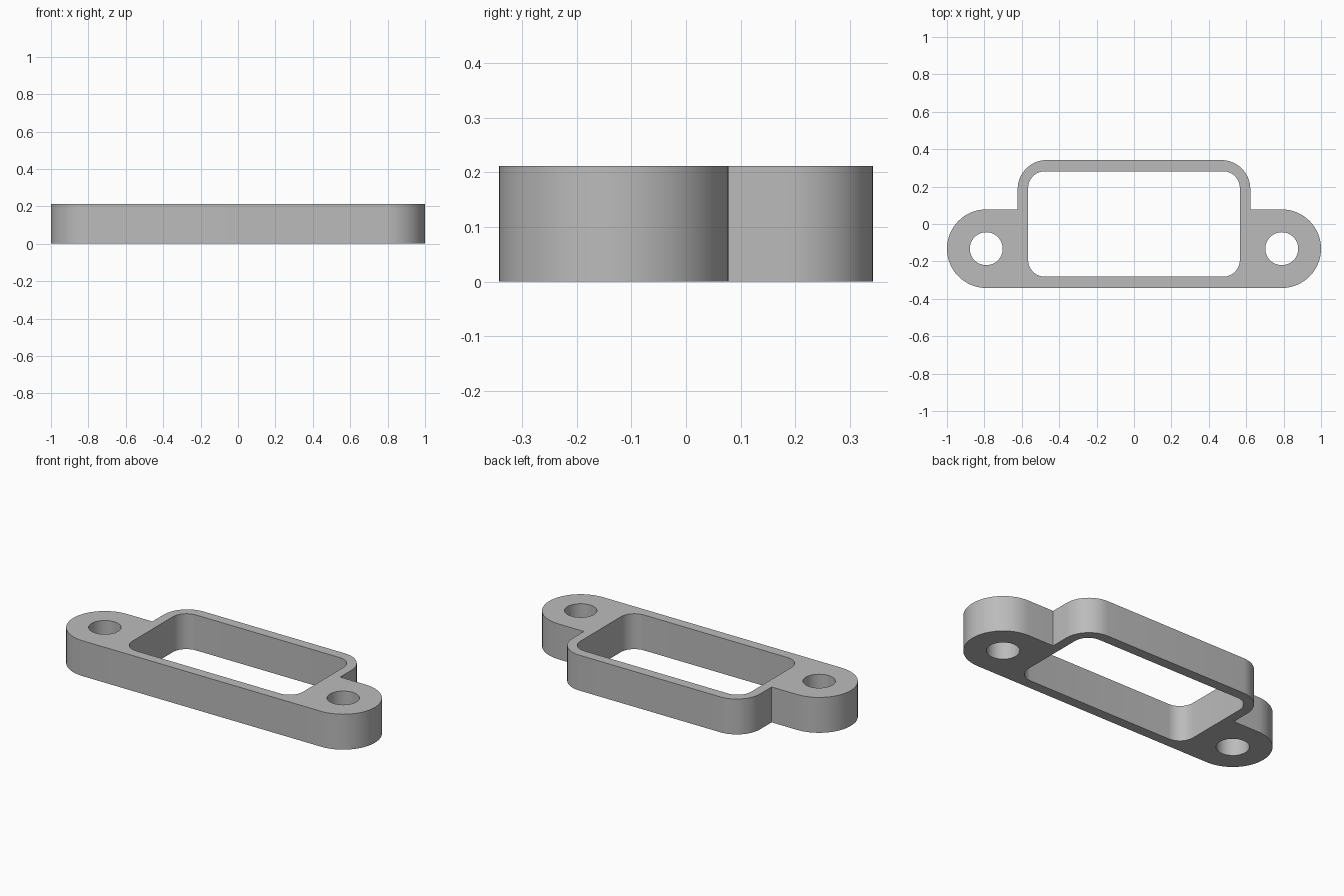
import bpy
import bmesh
from math import cos, sin, pi
from mathutils import Vector

cube = bpy.data.objects.get("Cube")
if cube:
    bpy.data.objects.remove(cube)

HEIGHT = 0.212
FRONT, BACK = -0.342, 0.342
EAR_X, EAR_Y, EAR_R = 0.79, -0.132, 0.21
BODY_X, BODY_R = 0.622, 0.155
WALL = 0.06
HOLE_R = 0.088


def arc(cx, cy, r, start, end, steps):
    """Points along an arc, with angles in quarter turns."""
    angles = [(start + (end - start) * i / steps) * pi / 2 for i in range(steps + 1)]
    return [Vector((cx + r * cos(a), cy + r * sin(a), 0)) for a in angles]


def mirrored(half):
    """Close a right-hand half outline with its mirror image."""
    return half + [Vector((-p.x, p.y, 0)) for p in reversed(half)]


# Outer outline: rounded ear, inside corner, rounded back corner
outer = mirrored(
    arc(EAR_X, EAR_Y, EAR_R, -1, 1, 32)
    + [Vector((BODY_X, EAR_Y + EAR_R, 0))]
    + arc(BODY_X - BODY_R, BACK - BODY_R, BODY_R, 0, 1, 16)
)

# Rounded rectangular opening
win_x, win_r = BODY_X - 0.056, 0.09
window = mirrored(
    arc(win_x - win_r, FRONT + WALL + win_r, win_r, -1, 0, 12)
    + arc(win_x - win_r, BACK - WALL - win_r, win_r, 0, 1, 12)
)

# Screw holes through the ears
holes = [arc(s * EAR_X, EAR_Y, HOLE_R, 0, 4, 48)[:-1] for s in (-1, 1)]

# Fill the outline around the openings, then extrude it upward
bm = bmesh.new()
for loop in [outer, window] + holes:
    verts = [bm.verts.new(p) for p in loop]
    for a, b in zip(verts, verts[1:] + verts[:1]):
        bm.edges.new((a, b))
bmesh.ops.triangle_fill(bm, use_beauty=True, use_dissolve=False, edges=bm.edges[:])
result = bmesh.ops.extrude_face_region(bm, geom=bm.faces[:], use_keep_orig=True)
top = [g for g in result["geom"] if isinstance(g, bmesh.types.BMVert)]
bmesh.ops.translate(bm, vec=(0, 0, HEIGHT), verts=top)
bmesh.ops.recalc_face_normals(bm, faces=bm.faces[:])

mesh = bpy.data.meshes.new("mounting_frame")
bm.to_mesh(mesh)
bm.free()
frame = bpy.data.objects.new("mounting_frame", mesh)
bpy.context.collection.objects.link(frame)

# Plain grey finish
grey = bpy.data.materials.new("plain_grey")
grey.use_nodes = True
colour = (0.5, 0.5, 0.5, 1)
grey.diffuse_color = colour
grey.node_tree.nodes["Principled BSDF"].inputs["Base Color"].default_value = colour
mesh.materials.append(grey)

# Smooth the curved walls, keep the rims sharp
bpy.ops.object.select_all(action="DESELECT")
frame.select_set(True)
bpy.context.view_layer.objects.active = frame
bpy.ops.object.shade_smooth_by_angle(angle=pi / 6)
